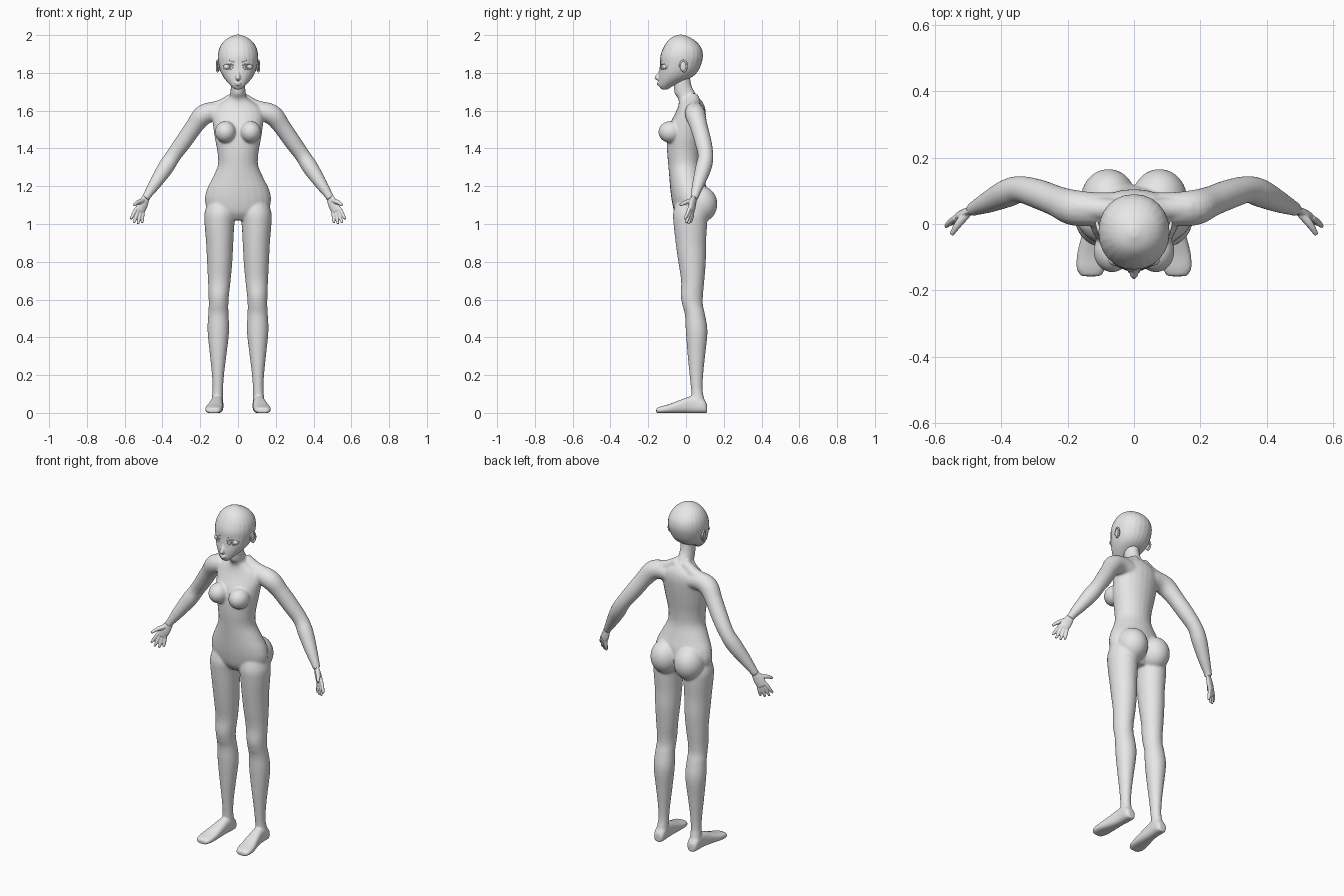
import bpy
import bmesh
from math import sin, cos, pi, sqrt
from mathutils import Vector, Matrix

cube = bpy.data.objects.get("Cube")
if cube:
    bpy.data.objects.remove(cube)

grey = bpy.data.materials.new("plain_grey")
grey.use_nodes = True
grey.diffuse_color = (0.8, 0.8, 0.8, 1)
grey.node_tree.nodes["Principled BSDF"].inputs["Base Color"].default_value = (0.8, 0.8, 0.8, 1)


def spline(rows, steps=4):
    """Catmull-Rom interpolation of rows of numbers."""
    out = []
    last = len(rows) - 1
    for i in range(last):
        quad = zip(rows[max(i - 1, 0)], rows[i], rows[i + 1], rows[min(i + 2, last)])
        quad = list(quad)
        for k in range(steps):
            t = k / steps
            out.append([b + t * (c - a) / 2 + t * t * (a - 2.5 * b + 2 * c - d / 2)
                        + t ** 3 * (1.5 * (b - c) + (d - a) / 2) for a, b, c, d in quad])
    return out + [list(rows[-1])]


def loft(bm, sections, power=1.0, sides=24):
    """Skin a closed body over (centre, u, v) ellipse sections."""
    def bend(x):
        return abs(x) ** power * (1 if x > 0 else -1)
    rings = []
    for c, u, v in sections:
        angles = [2 * pi * i / sides for i in range(sides)]
        rings.append([bm.verts.new(c + u * bend(cos(a)) + v * bend(sin(a))) for a in angles])
    for r, s in zip(rings, rings[1:]):
        for i in range(sides):
            j = (i + 1) % sides
            bm.faces.new((r[i], r[j], s[j], s[i]))
    bm.faces.new(rings[0])
    bm.faces.new(rings[-1])


def stack(bm, rows, side=1, power=1.0):
    """Level sections: z, centre x, half width, front y, back y."""
    loft(bm, [(Vector((side * x, (f + b) / 2, z)), Vector((w, 0, 0)), Vector((0, (b - f) / 2, 0)))
              for z, x, w, f, b in spline(rows)], power)


def tube(bm, rows, side=1, wide=None, flat=1.0, sides=16):
    """Round sections along a path: x, y, z, radius."""
    rows = spline(rows)
    pts = [Vector((side * r[0], r[1], r[2])) for r in rows]
    sections = []
    for i, p in enumerate(pts):
        d = (pts[min(i + 1, len(pts) - 1)] - pts[max(i - 1, 0)]).normalized()
        ref = wide or Vector((0, 1, 0))
        u = (ref - d * ref.dot(d)).normalized()
        sections.append((p, u * rows[i][3], d.cross(u) * rows[i][3] * flat))
    loft(bm, sections, sides=sides)


def ball(bm, centre, radii):
    m = Matrix.Translation(centre) @ Matrix.Diagonal((*radii, 1))
    bmesh.ops.create_uvsphere(bm, u_segments=32, v_segments=20, radius=1, matrix=m)


def finish(bm, name, voxel=0, smooth=0, mirror=False):
    bmesh.ops.recalc_face_normals(bm, faces=bm.faces)
    mesh = bpy.data.meshes.new(name)
    bm.to_mesh(mesh)
    bm.free()
    for p in mesh.polygons:
        p.use_smooth = True
    mesh.materials.append(grey)
    ob = bpy.data.objects.new(name, mesh)
    bpy.context.collection.objects.link(ob)
    if voxel:
        mod = ob.modifiers.new("fuse", 'REMESH')
        mod.mode = 'VOXEL'
        mod.voxel_size = voxel
        mod.use_smooth_shade = True
        mod = ob.modifiers.new("soften", 'SMOOTH')
        mod.factor = 0.5
        mod.iterations = smooth
    if mirror:
        ob.modifiers.new("other_side", 'MIRROR').use_mirror_merge = False
    return ob


# Torso and neck
body = bmesh.new()
torso = [(1.02, .07, -.03, .07), (1.06, .15, -.06, .1), (1.12, .175, -.075, .115),
         (1.18, .166, -.083, .112), (1.24, .137, -.088, .095), (1.31, .107, -.094, .078),
         (1.38, .109, -.1, .08), (1.45, .122, -.1, .09), (1.52, .132, -.09, .1),
         (1.58, .138, -.06, .105), (1.62, .12, -.043, .1), (1.65, .075, -.038, .085),
         (1.67, .046, -.046, .066), (1.69, .04, -.06, .052), (1.73, .039, -.065, .03),
         (1.79, .04, -.065, .02)]
stack(body, [(z, 0, w, f, b) for z, w, f, b in torso])

leg = [(1.13, .085, .07, -.05, .09), (1.06, .094, .083, -.068, .112), (1, .098, .079, -.066, .112),
       (.9, .097, .072, -.055, .106), (.8, .097, .067, -.041, .105), (.7, .099, .06, -.026, .097),
       (.62, .102, .054, -.028, .09), (.57, .103, .052, -.019, .09), (.52, .104, .054, -.006, .101),
       (.43, .104, .057, -.001, .114), (.3, .105, .043, .009, .101), (.2, .106, .032, .019, .091),
       (.12, .107, .028, .027, .088), (.06, .11, .031, .03, .1), (.02, .11, .03, .03, .1)]
foot = [(.112, .11, .022, .045), (.09, .11, .033, .075), (.03, .112, .033, .088),
        (-.03, .118, .039, .069), (-.09, .126, .046, .046), (-.135, .13, .044, .034),
        (-.158, .13, .03, .025)]
arm = [(.06, .045, 1.585, .05), (.13, .045, 1.593, .052), (.185, .05, 1.575, .054),
       (.232, .068, 1.517, .047), (.288, .09, 1.437, .045), (.342, .104, 1.362, .041),
       (.382, .093, 1.3, .043), (.435, .068, 1.22, .034), (.475, .05, 1.16, .024),
       (.49, .043, 1.135, .021)]
for s in (1, -1):
    stack(body, leg, s)
    loft(body, [(Vector((s * x, y, h / 2 - .001)), Vector((w, 0, 0)), Vector((0, 0, h / 2 + .001)))
                for y, x, w, h in spline(foot)], power=.75)
    tube(body, arm, s)
    # Trapezius, breast and buttock masses
    tube(body, [(.02, .04, 1.67, .03), (.09, .045, 1.625, .034), (.17, .05, 1.605, .036)], s)
    ball(body, (s * .066, -.082, 1.487), (.056, .064, .058))
    ball(body, (s * .077, .073, 1.105), (.084, .093, .098))
finish(body, "body", .005, 14)

# Hands, with fingers fanned across the palm
hand = bmesh.new()
across = Vector((.8, -.4, .45)).normalized()
tube(hand, [(.474, .05, 1.162, .02), (.488, .043, 1.137, .023), (.506, .034, 1.1, .03),
            (.522, .027, 1.068, .028)], wide=across, flat=.48)
knuckle = Vector((.52, .027, 1.074))
for k, length in zip((-1.5, -.5, .5, 1.5), (.058, .074, .08, .07)):
    base = knuckle + across * k * .0145
    way = Vector((.3, -.2, -.93)) + across * k * .14
    curl = Vector((-.003, -.006, 0))
    path = [(0, .009), (.4, .0095), (.75, .0085), (1, .006)]
    tube(hand, [(*(base + way * length * t + curl * t * t), r) for t, r in path], sides=12)
tube(hand, [(.503, .03, 1.125, .012), (.522, .01, 1.118, .0125), (.538, -.012, 1.11, .01),
            (.55, -.032, 1.099, .007)], wide=Vector((0, 0, 1)), sides=12)
finish(hand, "hands", .003, 3, mirror=True)

# Head: skull, jaw, nose and lips
head = bmesh.new()
skull = [(1.713, .018, -.13, -.095), (1.73, .036, -.142, -.07), (1.755, .06, -.144, -.015),
         (1.78, .079, -.144, .035), (1.81, .094, -.141, .064), (1.85, .104, -.138, .082),
         (1.89, .107, -.136, .09), (1.93, .099, -.122, .082), (1.965, .078, -.1, .055),
         (1.988, .048, -.075, .02), (2.002, .012, -.04, -.015)]
stack(head, [(z, 0, w, f, b) for z, w, f, b in skull], power=.95)
tube(head, [(0, -.13, 1.825, .006), (0, -.141, 1.795, .009), (0, -.152, 1.775, .013),
            (0, -.134, 1.763, .008)], wide=Vector((1, 0, 0)))
tube(head, [(0, -.148, 1.774, .012), (0, -.16, 1.772, .008), (0, -.167, 1.772, .004)],
     wide=Vector((1, 0, 0)))
for z, w in ((1.748, .019), (1.738, .015)):
    ball(head, (0, -.142, z), (w, .012, .0055))
finish(head, "head", .004, 4)


def face_y(x, lift=0.0):
    return -.028 - .11 * sqrt(max(0, 1 - (x / .101) ** 2)) - lift


# Eyes: shallow eyeballs with iris rings and lids
eyes = bmesh.new()
ex, ez = .051, 1.832
ball(eyes, (ex, face_y(ex) + .012, ez), (.026, .016, .017))


def eye_ring(width, height, thick, lift):
    rows = []
    for i in range(17):
        a = 2 * pi * i / 16
        x = ex + width * cos(a)
        rows.append((x, face_y(x, lift), ez + height * sin(a), thick))
    tube(eyes, rows, sides=8)


eye_ring(.026, .016, .003, .0)
eye_ring(.012, .012, .0015, .003)
eye_ring(.006, .006, .0015, .004)
# Upper lash line and brow
for rise, thick in ((.016, .0035), (.034, .002)):
    rows = []
    for t in (-1, -.5, 0, .5, 1):
        x = ex + .029 * t
        rows.append((x, face_y(x), ez + rise - .009 * t * t, thick))
    tube(eyes, rows, sides=8)
finish(eyes, "eyes", mirror=True)

# Ears: inner shell with a curled rim
ears = bmesh.new()
ball(ears, (.104, -.014, 1.835), (.008, .018, .028))
rim = []
for i in range(13):
    a = -.5 * pi + 1.55 * pi * i / 12
    rim.append((.108 - .004 * cos(a + pi), -.014 + .018 * cos(a), 1.836 + .029 * sin(a), .005))
tube(ears, rim, wide=Vector((1, 0, 0)), sides=10)
finish(ears, "ears", mirror=True)
